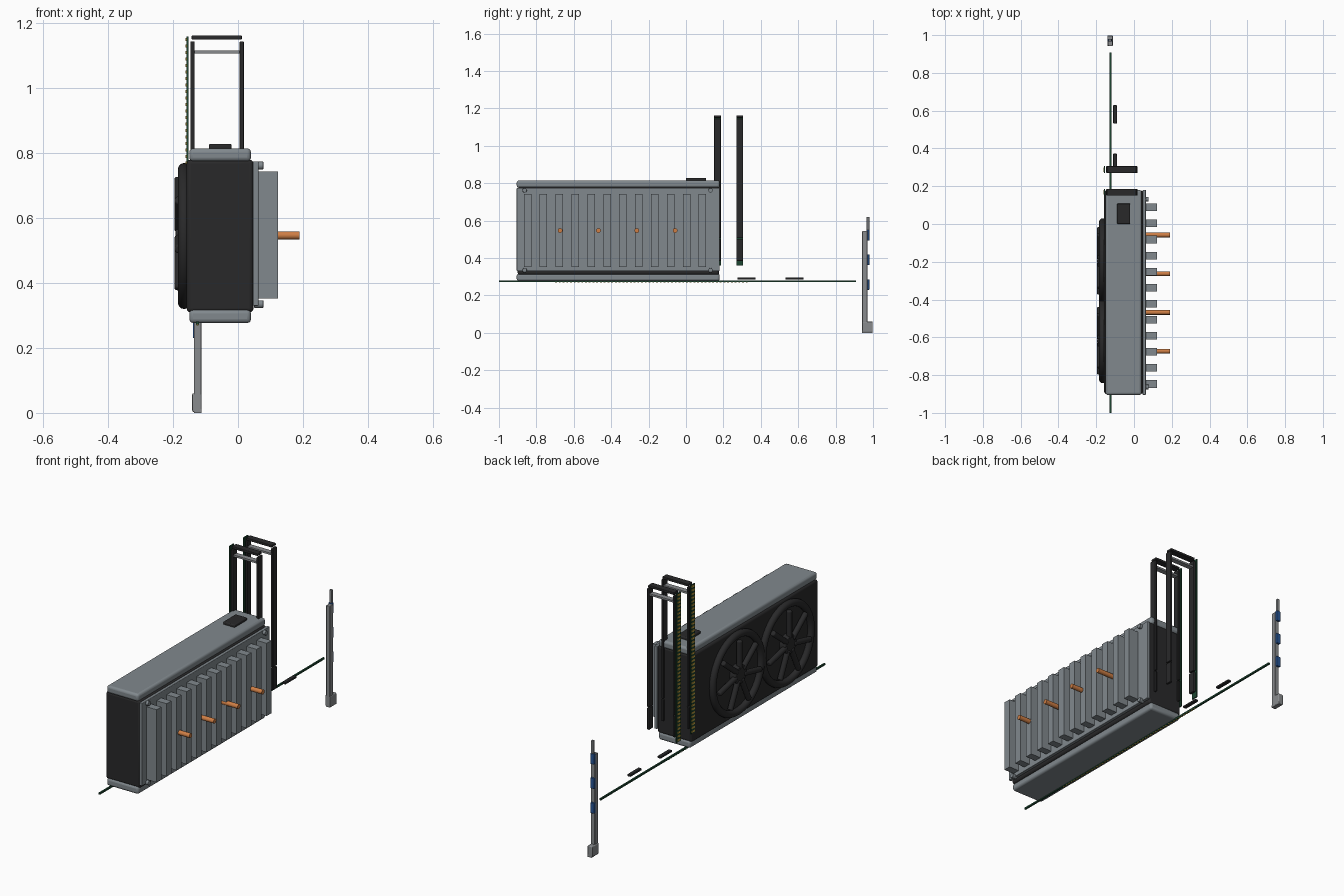
import bpy, math
from mathutils import Vector

if "Cube" in bpy.data.objects:
    bpy.data.objects.remove(bpy.data.objects["Cube"])


def material(name, rgb):
    m = bpy.data.materials.new(name)
    m.diffuse_color = (*rgb, 1)
    m.use_nodes = True
    m.node_tree.nodes["Principled BSDF"].inputs["Base Color"].default_value = m.diffuse_color
    return m


BLACK = material("matte black", (0.022, 0.022, 0.023))
GREY = material("metal grey", (0.22, 0.25, 0.27))
LIGHT = material("light grey", (0.25, 0.26, 0.27))
COPPER = material("copper", (0.62, 0.21, 0.06))
GREEN = material("board green", (0.012, 0.06, 0.03))
GOLD = material("contact gold", (0.6, 0.4, 0.06))
BLUE = material("connector blue", (0.02, 0.09, 0.3))


def finish(ob, name, mat, bevel=0, segments=3):
    ob.name = name
    ob.data.materials.append(mat)
    if bevel:
        mod = ob.modifiers.new("bevel", 'BEVEL')
        mod.width, mod.segments = bevel, segments
        mod.limit_method = 'ANGLE'
        bpy.ops.object.shade_smooth_by_angle(angle=math.radians(35))
    return ob


def box(name, x, y, z, mat, bevel=0):
    """Box given by its (min, max) on each axis."""
    bpy.ops.mesh.primitive_cube_add(size=1)
    ob = bpy.context.object
    for v in ob.data.vertices:
        v.co = [r[0] if c < 0 else r[1] for c, r in zip(v.co, (x, y, z))]
    return finish(ob, name, mat, bevel)


def rod(name, a, b, r, mat, bevel=0, sides=20):
    """Cylinder between two points."""
    a, b = Vector(a), Vector(b)
    bpy.ops.mesh.primitive_cylinder_add(vertices=sides, radius=r, depth=(b - a).length,
                                        location=(a + b) / 2)
    ob = bpy.context.object
    ob.rotation_euler = (b - a).to_track_quat('Z', 'Y').to_euler()
    finish(ob, name, mat, bevel)
    bpy.ops.object.shade_smooth_by_angle(angle=math.radians(35))
    return ob


# Main housing with grey top and bottom caps
box("housing", (-0.158, 0.048), (-0.9, 0.177), (0.31, 0.78), BLACK, 0.012)
box("top_cap", (-0.15, 0.04), (-0.905, 0.18), (0.775, 0.815), GREY, 0.012)
box("bottom_cap", (-0.15, 0.04), (-0.905, 0.18), (0.277, 0.318), GREY, 0.012)
box("top_socket", (-0.09, -0.02), (0.0, 0.108), (0.812, 0.829), BLACK, 0.005)

# Heat sink: backing plate, vertical fins, copper pipes and corner screws
box("heat_sink_plate", (0.046, 0.063), (-0.905, 0.18), (0.33, 0.775), GREY, 0.003)
for i in range(12):
    y = 0.088 - 0.085 * i
    box(f"fin_{i}", (0.056, 0.123), (y - 0.02, y + 0.02), (0.352, 0.743), GREY)
for i in range(4):
    y = -0.058 - 0.205 * i
    rod(f"heat_pipe_{i}", (0.05, y, 0.547), (0.19, y, 0.547), 0.0125, COPPER)
for y in (-0.863, 0.131):
    for z in (0.335, 0.762):
        rod("corner_screw", (0.05, y, z), (0.078, y, z), 0.012, GREY, 0.002)

# Two fans on the left side: rim, hub and straight spokes
for y in (-0.195, -0.618):
    c = Vector((-0.166, y, 0.545))
    bpy.ops.mesh.primitive_torus_add(major_radius=0.206, minor_radius=0.019,
                                     major_segments=64, minor_segments=14,
                                     location=c, rotation=(0, math.pi / 2, 0))
    finish(bpy.context.object, "fan_rim", BLACK)
    bpy.ops.object.shade_smooth_by_angle(angle=math.radians(40))
    rod("fan_hub", (-0.15, y, 0.545), (-0.192, y, 0.545), 0.05, BLACK, 0.006, 32)
    for k in range(7):
        t = math.tau * k / 7 + math.pi / 2
        d = Vector((0, math.cos(t), math.sin(t)))
        o = Vector((-0.182, y, 0.545))
        rod("fan_spoke", o + d * 0.03, o + d * 0.182, 0.0145, BLACK, 0.006, 14)

# Two upright frames with a green contact strip along the left
for n, y0 in enumerate((0.15, 0.27)):
    y = (y0, y0 + 0.036)
    box("frame_top_bar", (-0.143, 0.012), y, (1.15, 1.163), BLACK, 0.003)
    box("frame_cross_bar", (-0.137, 0.007), (y0 + 0.004, y0 + 0.032), (1.107, 1.117), LIGHT)
    for x in (-0.147, 0.005):
        box("frame_post", (x, x + 0.013), y, (0.507, 1.145), BLACK, 0.003)
        box("frame_foot", (x, x + 0.013), y, (0.385, 0.502), BLACK, 0.003)
    box("contact_strip", (-0.159, -0.153), y, (0.36, 1.16), GREEN)
    for i in range(40):
        z = 0.366 + 0.02 * i
        box("strip_contact", (-0.1615, -0.158), (y0 + 0.006, y0 + 0.03), (z, z + 0.009), GOLD)

# Long thin circuit board below, with contacts underneath and two latches
box("circuit_board", (-0.129, -0.12), (-1.0, 0.908), (0.272, 0.281), GREEN)
for i in range(52):
    y = -0.7 + 0.02 * i
    box("board_contact", (-0.128, -0.121), (y, y + 0.01), (0.2695, 0.273), GOLD)
for y in (0.275, 0.532):
    box("board_latch", (-0.11, -0.09), (y, y + 0.097), (0.286, 0.297), BLACK, 0.003)

# Mounting bracket at the far end with blue connectors
box("bracket_post", (-0.136, -0.113), (0.942, 0.97), (0.01, 0.545), LIGHT, 0.003)
box("bracket_foot", (-0.141, -0.112), (0.942, 0.998), (0.003, 0.06), LIGHT, 0.004)
box("bracket_base", (-0.136, -0.113), (0.942, 0.998), (0.0, 0.012), LIGHT)
box("bracket_tab", (-0.134, -0.12), (0.966, 0.98), (0.55, 0.62), LIGHT, 0.002)
for z in (0.23, 0.363, 0.494):
    box("bracket_connector", (-0.139, -0.116), (0.966, 0.98), (z, z + 0.056), BLUE, 0.002)
